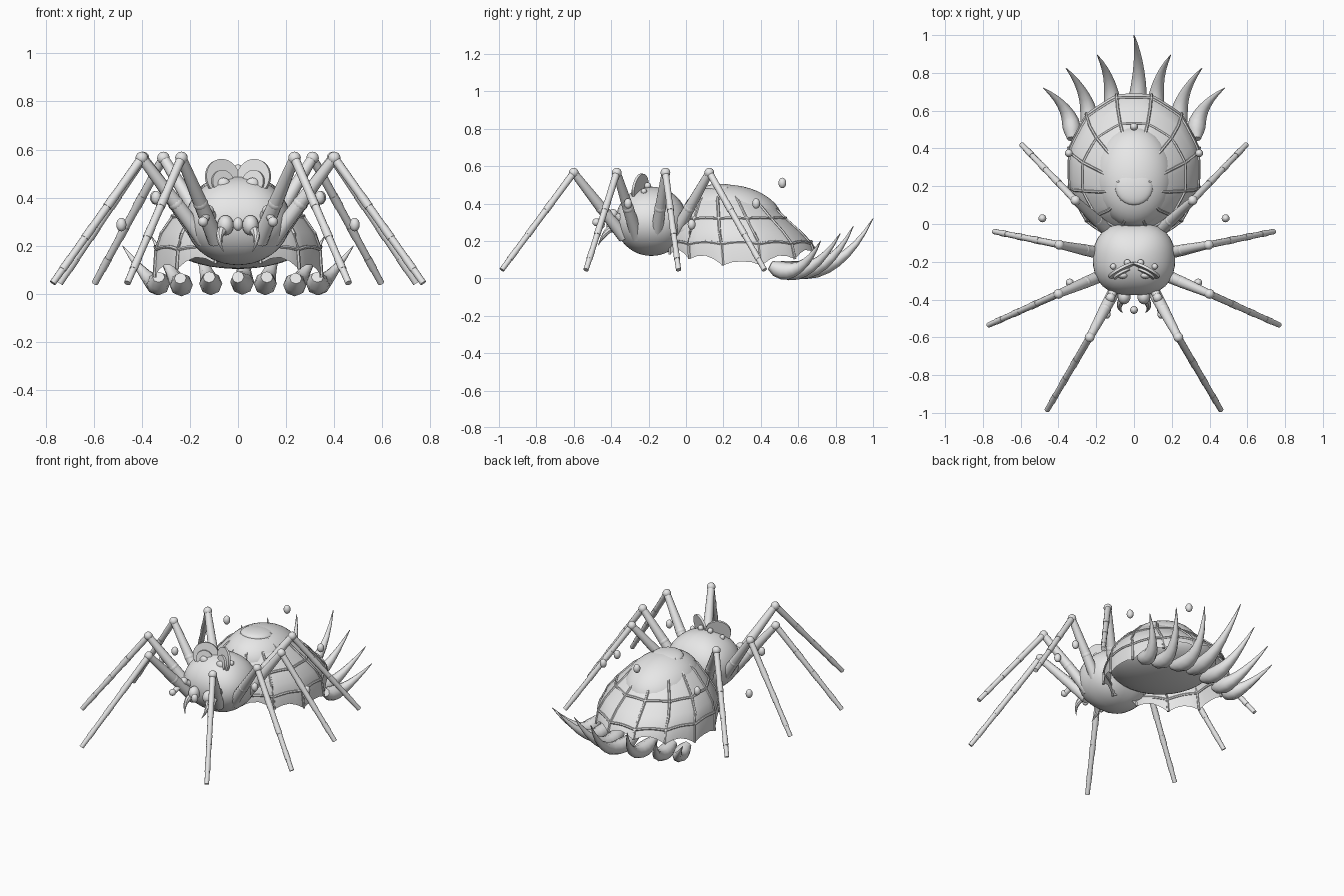
import bpy, bmesh, math
from mathutils import Vector, Matrix

if "Cube" in bpy.data.objects:
    bpy.data.objects.remove(bpy.data.objects["Cube"])

grey = bpy.data.materials.new("plain_grey")
grey.diffuse_color = (0.8, 0.8, 0.8, 1)
grey.use_nodes = True
grey.node_tree.nodes["Principled BSDF"].inputs["Base Color"].default_value = grey.diffuse_color


def finish(name, bm, angle=40):
    bmesh.ops.recalc_face_normals(bm, faces=bm.faces)
    me = bpy.data.meshes.new(name)
    bm.to_mesh(me)
    bm.free()
    ob = bpy.data.objects.new(name, me)
    bpy.context.collection.objects.link(ob)
    me.materials.append(grey)
    bpy.ops.object.select_all(action='DESELECT')
    ob.select_set(True)
    bpy.context.view_layer.objects.active = ob
    bpy.ops.object.shade_smooth_by_angle(angle=math.radians(angle))
    return ob


def ball(bm, loc, size, rot=0, seg=16):
    m = Matrix.Translation(loc) @ Matrix.Rotation(rot, 4, 'X') @ Matrix.Diagonal((*size, 1))
    return bmesh.ops.create_uvsphere(bm, u_segments=seg, v_segments=seg * 3 // 4, radius=1, matrix=m)["verts"]


def tube(bm, pts, radii, seg=8, closed=False):
    pts = [Vector(p) for p in pts]
    n, rings = len(pts), []
    for i, p in enumerate(pts):
        a = pts[(i - 1) % n] if closed else pts[max(i - 1, 0)]
        b = pts[(i + 1) % n] if closed else pts[min(i + 1, n - 1)]
        d = (b - a).normalized()
        u = d.cross(Vector((0, 0, 1)) if abs(d.z) < 0.95 else Vector((0, 1, 0))).normalized()
        v = d.cross(u)
        r = radii[i] if isinstance(radii, list) else radii
        rings.append([bm.verts.new(p + r * (math.cos(t) * u + math.sin(t) * v))
                      for t in (2 * math.pi * k / seg for k in range(seg))])
    for i in range(n if closed else n - 1):
        A, B = rings[i], rings[(i + 1) % n]
        for k in range(seg):
            bm.faces.new((A[k], A[(k + 1) % seg], B[(k + 1) % seg], B[k]))
    if not closed:
        bm.faces.new(rings[0])
        bm.faces.new(rings[-1])


def bezier(a, b, c, n):
    a, b, c = Vector(a), Vector(b), Vector(c)
    return [(1 - t) ** 2 * a + 2 * t * (1 - t) * b + t * t * c for t in (i / n for i in range(n + 1))]


def mirror(p, s):
    return Vector((p[0] * s, p[1], p[2]))


# Head section: ball squared off slightly seen from above
bm = bmesh.new()
for v in ball(bm, (0, -0.185, 0.305), (0.218, 0.192, 0.185), seg=32):
    a = math.atan2(v.co.y + 0.185, v.co.x)
    f = (abs(math.cos(a)) ** 2.5 + abs(math.sin(a)) ** 2.5) ** -0.4
    v.co.x *= f
    v.co.y = -0.185 + (v.co.y + 0.185) * f
finish("head_body", bm)

# Rear abdomen: raised back and full underside
bm = bmesh.new()
ball(bm, (0, 0.25, 0.325), (0.215, 0.27, 0.173), math.radians(-8), 32)
finish("abdomen_back", bm)
bm = bmesh.new()
ball(bm, (0, 0.265, 0.24), (0.31, 0.345, 0.135), math.radians(-3), 32)
finish("abdomen_underside", bm)
bm = bmesh.new()
ball(bm, (0, 0.2, 0.475), (0.1, 0.1, 0.03), math.radians(-4), 24)
finish("hub_cap", bm)

# Scalloped canopy: centre y, x radius, y radius, height per ring
RINGS = [(0.20, 0.08, 0.08, 0.485), (0.225, 0.19, 0.215, 0.415), (0.25, 0.28, 0.29, 0.32),
         (0.27, 0.33, 0.35, 0.25), (0.29, 0.352, 0.39, 0.185), (0.30, 0.36, 0.40, 0.08)]
RIBS, SUB = 12, 4


def canopy(ring, k):
    cy, rx, ry, z = RINGS[ring]
    a = 2 * math.pi * (k / SUB + 0.5) / RIBS
    sag = math.sin(math.pi * (k % SUB) / SUB)
    f = 1 - 0.025 * sag
    if ring == 5:
        z += 0.035 * sag + 0.05 * abs(math.cos(a)) - 0.025 * math.sin(a) ** 2
    elif ring > 1:
        z += 0.012 * sag * (ring - 1) / 3
    return Vector((rx * f * math.sin(a), cy + ry * f * math.cos(a), z))


N = RIBS * SUB
bm = bmesh.new()
grid = [[bm.verts.new(canopy(r, k)) for k in range(N)] for r in range(6)]
for r in range(5):
    for k in range(N):
        j = (k + 1) % N
        bm.faces.new((grid[r][k], grid[r][j], grid[r + 1][j], grid[r + 1][k]))
finish("canopy_shell", bm, 50)

# Cords over the canopy
bm = bmesh.new()
for k in range(0, N, SUB):
    tube(bm, [canopy(r, k) for r in range(6)], 0.008, 6)
for r in (2, 4):
    tube(bm, [canopy(r, k) for k in range(N)], 0.008, 6, True)
finish("canopy_cords", bm)

# Tail horns: base, control point, tip
HORNS = [((0, 0.52, 0.07), (0.05, 0.80, -0.04), (0, 1.0, 0.32)),
         ((0.12, 0.50, 0.07), (0.09, 0.74, -0.04), (0.195, 0.895, 0.28)),
         ((0.24, 0.47, 0.065), (0.21, 0.66, -0.04), (0.36, 0.825, 0.24)),
         ((0.33, 0.45, 0.07), (0.31, 0.60, -0.03), (0.48, 0.72, 0.20))]
bm = bmesh.new()
prof = [0.025, 0.042, 0.048, 0.045, 0.038, 0.031, 0.024, 0.017, 0.010, 0.002]
for i, h in enumerate(HORNS):
    for s in ((1,) if i == 0 else (1, -1)):
        tube(bm, bezier(*[mirror(p, s) for p in h], 9), prof, 8)
finish("tail_horns", bm, 60)

# Legs: hip, knee, foot
LEGS = [((0.09, -0.33, 0.22), (0.235, -0.60, 0.565), (0.46, -0.985, 0.045)),
        ((0.14, -0.26, 0.22), (0.40, -0.37, 0.565), (0.77, -0.535, 0.045)),
        ((0.15, -0.16, 0.22), (0.395, -0.11, 0.565), (0.74, -0.04, 0.045)),
        ((0.10, -0.07, 0.22), (0.31, 0.125, 0.565), (0.595, 0.42, 0.045))]
for i, leg in enumerate(LEGS):
    for s, side in ((1, "right"), (-1, "left")):
        hip, knee, foot = [mirror(p, s) for p in leg]
        bm = bmesh.new()
        tube(bm, [hip, hip.lerp(knee, 0.5), knee], [0.034, 0.029, 0.021], 12)
        tube(bm, [knee, foot], [0.019, 0.014], 12)
        ball(bm, knee, (0.026,) * 3)
        ball(bm, hip.lerp(knee, 0.45), (0.031,) * 3)
        for t in (0.3, 0.55, 0.8):
            tube(bm, [knee.lerp(foot, t), knee.lerp(foot, t + 0.09)], 0.0205 - 0.005 * t, 12)
        finish(f"leg_{i + 1}_{side}", bm)

# Face: layered brow discs, eyes, jaws, fangs and feelers
discs, eyes, jaws, fangs, feelers = [bmesh.new() for _ in range(5)]
for s in (1, -1):
    turn = Matrix.Rotation(s * math.radians(-28), 4, 'Z') @ Matrix.Rotation(math.radians(80), 4, 'X')
    for loc, r in (((0.065, -0.245, 0.483), 0.078), ((0.064, -0.262, 0.465), 0.05)):
        m = Matrix.Translation(mirror(loc, s)) @ turn
        bmesh.ops.create_cone(discs, cap_ends=True, segments=32, radius1=r, radius2=r, depth=0.014, matrix=m)
    ball(eyes, (s * 0.06, -0.272, 0.455), (0.028, 0.018, 0.028))
    ball(eyes, (s * 0.035, -0.205, 0.495), (0.018,) * 3)
    ball(eyes, (s * 0.11, -0.225, 0.465), (0.016,) * 3)
    ball(jaws, (s * 0.052, -0.385, 0.285), (0.034, 0.04, 0.042))
    tube(fangs, bezier((s * 0.06, -0.40, 0.27), (s * 0.095, -0.44, 0.24), (s * 0.06, -0.47, 0.175), 6),
         [0.02, 0.019, 0.016, 0.013, 0.009, 0.005, 0.001])
    tube(feelers, [(s * 0.09, -0.31, 0.29), (s * 0.125, -0.39, 0.345), (s * 0.145, -0.48, 0.295)],
         [0.024, 0.022, 0.015], 10)
    ball(feelers, (s * 0.125, -0.39, 0.345), (0.025,) * 3)
    ball(feelers, (s * 0.145, -0.48, 0.30), (0.021,) * 3)
for name, b in (("brow_discs", discs), ("eyes", eyes), ("jaws", jaws), ("fangs", fangs), ("feelers", feelers)):
    finish(name, b)

# Floating droplets
bm = bmesh.new()
for p in ((0.485, 0.03, 0.288), (0.345, 0.375, 0.40), (0.34, -0.31, 0.40)):
    for s in (1, -1):
        ball(bm, mirror(p, s), (0.021, 0.021, 0.028))
for p in ((0, 0.515, 0.51), (0, -0.455, 0.29)):
    ball(bm, p, (0.021, 0.021, 0.028))
finish("droplets", bm)
